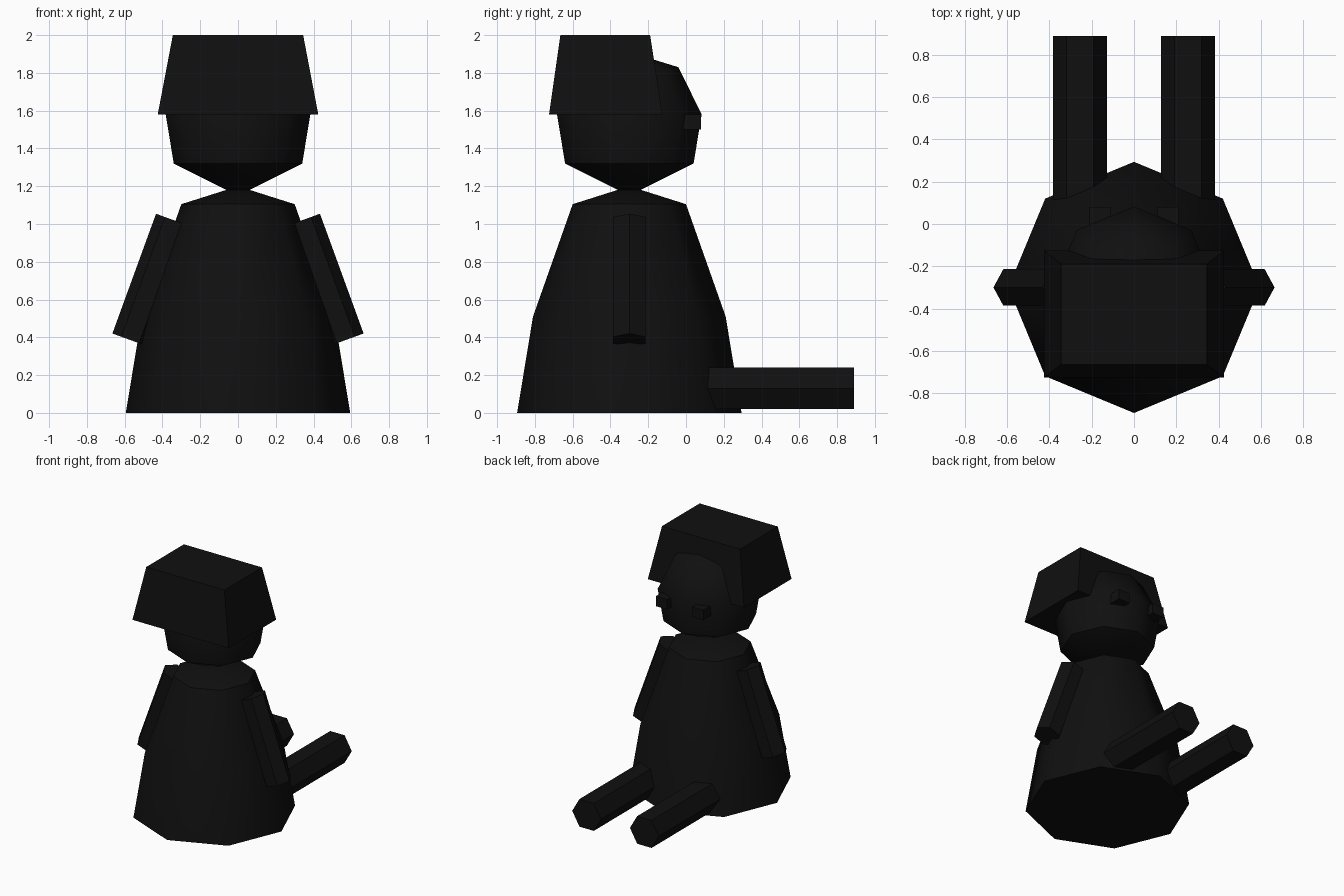
import bpy, bmesh, math
from mathutils import Vector, Matrix

if "Cube" in bpy.data.objects:
    bpy.data.objects.remove(bpy.data.objects["Cube"])

CY = -0.3  # y of the figure's upright axis

black = bpy.data.materials.new("soft_black")
black.diffuse_color = (0.005, 0.005, 0.005, 1)
black.use_nodes = True
black.node_tree.nodes["Principled BSDF"].inputs["Base Color"].default_value = black.diffuse_color


def finish(name, bm, smooth=None):
    bmesh.ops.recalc_face_normals(bm, faces=bm.faces[:])
    me = bpy.data.meshes.new(name)
    bm.to_mesh(me)
    bm.free()
    me.materials.append(black)
    ob = bpy.data.objects.new(name, me)
    bpy.context.collection.objects.link(ob)
    if smooth:
        bpy.ops.object.select_all(action='DESELECT')
        ob.select_set(True)
        bpy.context.view_layer.objects.active = ob
        bpy.ops.object.shade_smooth_by_angle(angle=math.radians(smooth))
    return ob


def lathe(name, profile, sides=8):
    """Turn (radius, z) points around the upright axis; radius 0 is a pole."""
    bm = bmesh.new()
    rings = []
    for r, z in profile:
        n = sides if r > 0 else 1
        rings.append([bm.verts.new((r * math.cos(math.tau * i / sides),
                                    CY + r * math.sin(math.tau * i / sides), z))
                      for i in range(n)])
    for a, b in zip(rings, rings[1:]):
        for i in range(sides):
            j = (i + 1) % sides
            quad = [a[i % len(a)], a[j % len(a)], b[j % len(b)], b[i % len(b)]]
            bm.faces.new(list(dict.fromkeys(quad)))
    if len(rings[0]) > 1:
        bm.faces.new(rings[0])
    return finish(name, bm, 50)


def hex_rod(name, start, end, radius):
    """Six-sided rod lying in a plane with two corners pointing sideways."""
    start, end = Vector(start), Vector(end)
    axis = (end - start).normalized()
    side = Vector((0, 1, 0)) if abs(axis.y) < 0.5 else Vector((0, 0, 1))
    out = side.cross(axis)
    bm = bmesh.new()
    caps = [[bm.verts.new(p + radius * (math.cos(math.tau * i / 6) * out
                                        + math.sin(math.tau * i / 6) * side))
             for i in range(6)] for p in (start, end)]
    for i in range(6):
        j = (i + 1) % 6
        bm.faces.new([caps[0][i], caps[0][j], caps[1][j], caps[1][i]])
    for cap in caps:
        bm.faces.new(cap)
    return finish(name, bm)


def box(name, centre, size):
    bm = bmesh.new()
    bmesh.ops.create_cube(bm, size=1, matrix=Matrix.Translation(centre)
                          @ Matrix.Diagonal((*size, 1)))
    return bm


# Body and head
lathe("body", [(0.594, 0), (0.51, 0.51), (0.3, 1.105), (0, 1.2)])
lathe("head", [(0, 1.15), (0.34, 1.32), (0.383, 1.58), (0.26, 1.83), (0, 1.91)])

# Hair block, narrower at the top
bm = box("hair", (0, -0.425, 1.79), (0.85, 0.6, 0.42))
for v in bm.verts:
    if v.co.z > 1.8:
        v.co.x *= 0.345 / 0.425
        v.co.y = -0.665 if v.co.y < -0.425 else -0.19
finish("hair", bm)

# Paired limbs and eyes
for s, side in ((-1, "left"), (1, "right")):
    hex_rod(side + "_arm", (s * 0.34, CY, 1.02), (s * 0.571, CY, 0.386), 0.1)
    hex_rod(side + "_leg", (s * 0.255, -0.1, 0.13), (s * 0.255, 0.89, 0.13), 0.127)
    finish(side + "_eye", box("eye", (s * 0.16, 0.03, 1.54), (0.1, 0.1, 0.08)))
